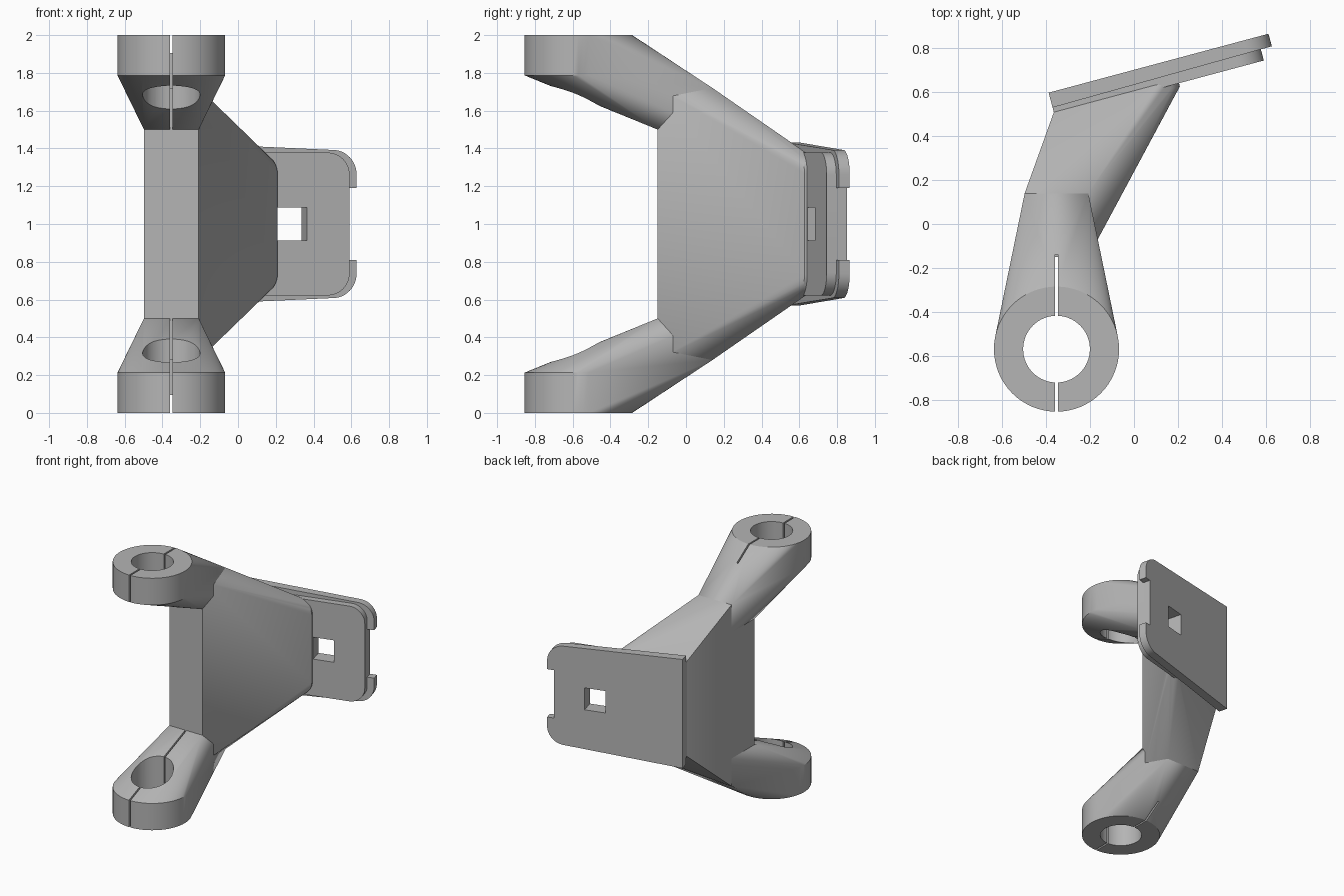
import bpy
import bmesh
from math import radians, sin, cos, pi
from mathutils import Vector, Matrix

if "Cube" in bpy.data.objects:
    bpy.data.objects.remove(bpy.data.objects["Cube"])

grey = bpy.data.materials.new("plain grey")
grey.use_nodes = True
GREY = (0.46, 0.46, 0.46, 1)
grey.diffuse_color = GREY
grey.node_tree.nodes["Principled BSDF"].inputs["Base Color"].default_value = GREY

# Shared dimensions
RING_X, RING_Y, RING_R, BORE_R = -0.353, -0.57, 0.285, 0.152
COL_X, COL_Y = (-0.498, -0.208), (-0.15, 0.14)
# Plate frame: local x runs along the plate, local y goes out of its back
PLATE = Matrix.Translation((-0.36, 0.49, 1)) @ Matrix.Rotation(radians(15), 4, "Z")


def hull(name, points):
    """Convex solid around a set of points."""
    bm = bmesh.new()
    for p in points:
        bm.verts.new(p)
    res = bmesh.ops.convex_hull(bm, input=bm.verts[:])
    loose = {g for g in res["geom_interior"] + res["geom_unused"]
             if isinstance(g, bmesh.types.BMVert)}
    bmesh.ops.delete(bm, geom=list(loose), context="VERTS")
    bmesh.ops.dissolve_limit(bm, angle_limit=radians(0.5),
                             verts=bm.verts[:], edges=bm.edges[:])
    bmesh.ops.recalc_face_normals(bm, faces=bm.faces[:])
    mesh = bpy.data.meshes.new(name)
    bm.to_mesh(mesh)
    bm.free()
    mesh.materials.append(grey)
    ob = bpy.data.objects.new(name, mesh)
    bpy.context.collection.objects.link(ob)
    return ob


def box(xs, ys, zs):
    return [Vector((x, y, z)) for x in xs for y in ys for z in zs]


def disc(radius, zs, n=64):
    return [Vector((RING_X + radius * cos(2 * pi * i / n),
                    RING_Y + radius * sin(2 * pi * i / n), z))
            for z in zs for i in range(n)]


def slab(length, v_left, v_right, h_left, h_right, r, n=12):
    """Plate outline, square at the left end and rounded at the right end."""
    pts = []
    for side in (-1, 1):
        outline = [(0, h_left)]
        for i in range(n + 1):
            a = pi / 2 * i / n
            outline.append((length - r + r * sin(a), h_right - r + r * cos(a)))
        for u, h in outline:
            t = u / length
            for a, b in zip(v_left, v_right):
                pts.append(PLATE @ Vector((u, a + (b - a) * t, side * h)))
    return pts


def activate(ob):
    bpy.ops.object.select_all(action="DESELECT")
    ob.select_set(True)
    bpy.context.view_layer.objects.active = ob


def cut(ob, points):
    """Subtract a convex cutter and discard it."""
    cutter = hull("cutter", points)
    cutter.hide_render = True
    mod = ob.modifiers.new("cut", "BOOLEAN")
    mod.object = cutter
    mod.operation = "DIFFERENCE"
    mod.solver = "EXACT"
    activate(ob)
    bpy.ops.object.modifier_apply(modifier=mod.name)
    bpy.data.objects.remove(cutter)


parts = []

# Clamp arms, mirrored about mid height: ring blended into the column end
for name, flip in (("lower_clamp_arm", False), ("upper_clamp_arm", True)):
    def z(*levels):
        return [2 - v if flip else v for v in levels]
    arm = hull(name, disc(RING_R, z(0, 0.213)) + box(COL_X, COL_Y, z(0.28, 0.5)))
    cut(arm, disc(BORE_R, z(-0.1, 0.7)))
    cut(arm, box((RING_X - 0.006, RING_X + 0.006), (-1, -0.14), z(-0.1, 0.7)))
    parts.append(arm)

# Body: column tapering back to a rounded pad on the plate
parts.append(hull("body", box(COL_X, COL_Y, (0.28, 1.72))
                  + slab(0.585, (-0.015, 0.02), (-0.015, 0.02), 0.378, 0.378, 0.11)))

# Mounting plates with a square window
inner = hull("inner_plate", slab(0.985, (0, 0.05), (0, 0.058), 0.378, 0.378, 0.12))
outer = hull("outer_plate", slab(1.037, (0.042, 0.112), (0.053, 0.112), 0.432, 0.392, 0.13))
window = [PLATE @ p for p in box((0.59, 0.75), (-0.1, 0.2), (-0.087, 0.087))]
notch = [PLATE @ p for p in box((0.985, 1.2), (-0.1, 0.2), (-0.19, 0.19))]
cut(inner, window)
cut(outer, window)
cut(outer, notch)
parts += [inner, outer]

for ob in parts:
    activate(ob)
    bpy.ops.object.shade_smooth_by_angle(angle=radians(25))
